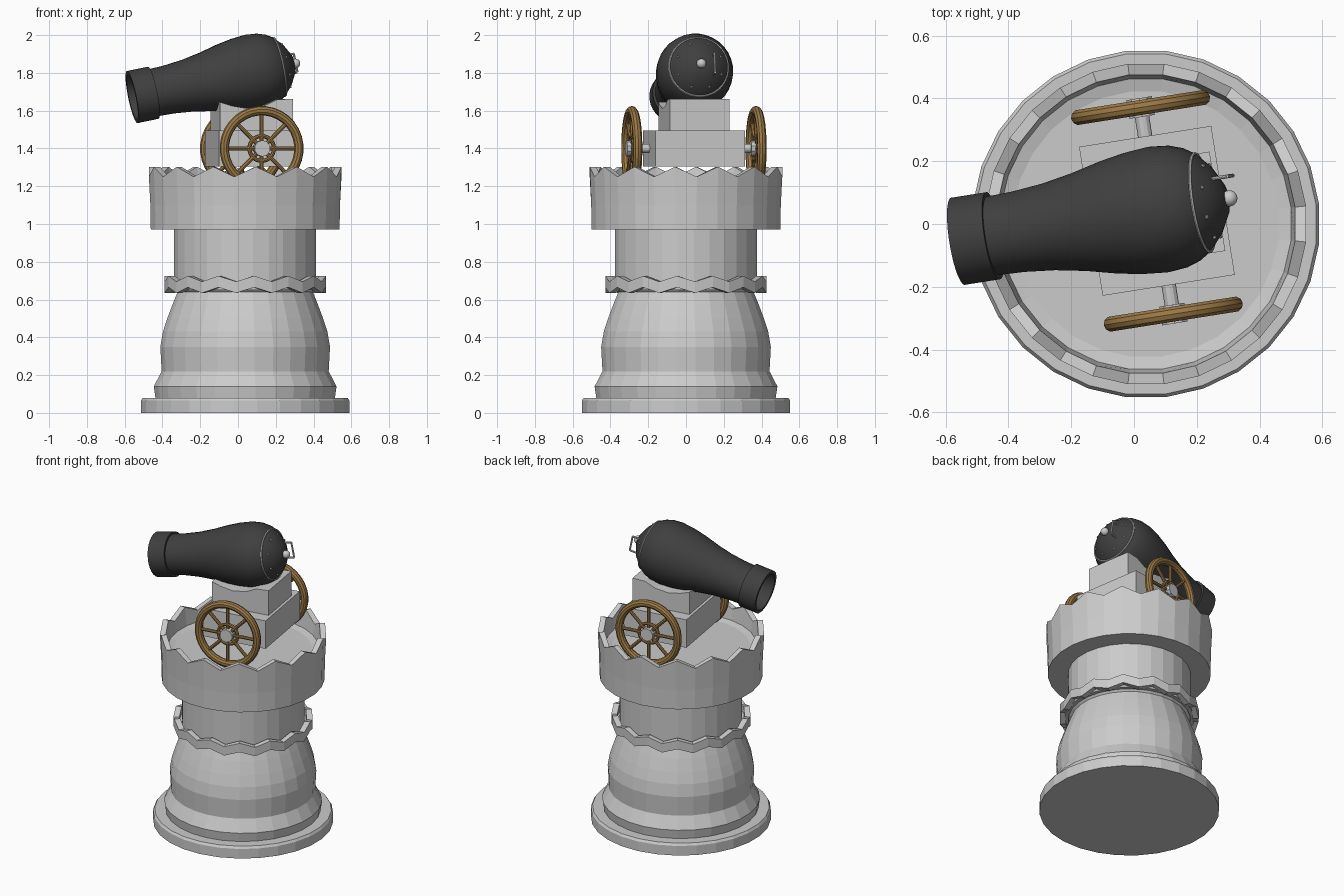
import bpy, bmesh
from math import pi, cos, sin, radians
from mathutils import Matrix, Vector

if "Cube" in bpy.data.objects:
    bpy.data.objects.remove(bpy.data.objects["Cube"])

CX = 0.038          # tower axis
YAW = Matrix.Rotation(radians(9), 4, 'Z')


def material(name, rgb):
    m = bpy.data.materials.new(name)
    m.diffuse_color = (*rgb, 1)
    m.use_nodes = True
    m.node_tree.nodes["Principled BSDF"].inputs["Base Color"].default_value = m.diffuse_color
    return m


IRON = material("dark_iron", (0.05, 0.05, 0.05))
WOOD = material("wood", (0.33, 0.19, 0.06))


def finish(name, bm, mat=None, smooth=False, matrix=Matrix()):
    bmesh.ops.recalc_face_normals(bm, faces=bm.faces)
    me = bpy.data.meshes.new(name)
    bm.to_mesh(me)
    bm.free()
    ob = bpy.data.objects.new(name, me)
    bpy.context.collection.objects.link(ob)
    ob.matrix_world = matrix
    if mat:
        me.materials.append(mat)
    if smooth:
        bpy.ops.object.select_all(action='DESELECT')
        ob.select_set(True)
        bpy.context.view_layer.objects.active = ob
        bpy.ops.object.shade_smooth_by_angle(angle=radians(30))
    return ob


def lathe(name, prof, n=28, closed=False, **kw):
    """Spin (radius, z[, zigzag height]) points around z."""
    bm = bmesh.new()
    rings = []
    for p in prof:
        r, z, zig = (*p, 0)[:3]
        if r == 0:
            rings.append([bm.verts.new((0, 0, z))] * n)
        else:
            rings.append([bm.verts.new((r * cos((i + .5) * 2 * pi / n), r * sin((i + .5) * 2 * pi / n),
                                        z + zig * (i % 2))) for i in range(n)])
    pairs = list(zip(rings, rings[1:]))
    if closed:
        pairs.append((rings[-1], rings[0]))
    for a, b in pairs:
        for i in range(n):
            j = (i + 1) % n
            bm.faces.new(list(dict.fromkeys((a[i], a[j], b[j], b[i]))))
    return finish(name, bm, **kw)


def torus(name, R, r, n=32, m=10, **kw):
    prof = [(R + r * cos(k * 2 * pi / m), r * sin(k * 2 * pi / m)) for k in range(m)]
    return lathe(name, prof, n, closed=True, smooth=True, **kw)


def rod(bm, a, b, r, n=10):
    a, b = Vector(a), Vector(b)
    d = b - a
    M = Matrix.Translation((a + b) / 2) @ d.to_track_quat('Z', 'Y').to_matrix().to_4x4()
    bmesh.ops.create_cone(bm, cap_ends=True, segments=n, radius1=r, radius2=r, depth=d.length, matrix=M)


def prism(name, pts, half_w, matrix):
    """Side outline in x, z extruded along y."""
    bm = bmesh.new()
    f = bm.faces.new([bm.verts.new((x, -half_w, z)) for x, z in pts])
    ext = bmesh.ops.extrude_face_region(bm, geom=[f])
    bmesh.ops.translate(bm, vec=(0, 2 * half_w, 0),
                        verts=[v for v in ext['geom'] if isinstance(v, bmesh.types.BMVert)])
    return finish(name, bm, matrix=matrix)


# Tower
T = Matrix.Translation((CX, 0, 0))
lathe("tower_base", [(0, 0), (.555, 0), (.555, .065), (.545, .08), (0, .08)], matrix=T)
lathe("tower_body", [(0, .08), (.478, .08), (.487, .14), (.445, .22), (.452, .35), (.438, .43), (.415, .5),
                     (.385, .58), (.36, .64), (.378, .66), (.378, .98), (0, .98)], matrix=T)
lathe("tower_collar", [(.43, .635, .03), (.43, .695, .03), (.393, .695, .03), (.393, .635, .03)],
      closed=True, matrix=T)
lathe("collar_support", [(.376, .65), (.4, .65), (.4, .675), (.376, .675)], closed=True, matrix=T)
lathe("tower_crown", [(0, .97), (.503, .97), (.505, 1.1), (.513, 1.25, .053), (.478, 1.25, .053),
                      (.465, 1.18), (.425, 1.17), (0, 1.17)], matrix=T)

# Carriage
C = Matrix.Translation((.073, .042, 0)) @ YAW
prism("carriage_lower", [(-.213, 1.305), (.213, 1.305), (.213, 1.495), (-.213, 1.495)], .24, C)
prism("carriage_cradle", [(-.195, 1.49), (.195, 1.49), (.195, 1.663), (.11, 1.658), (.04, 1.625),
                          (-.05, 1.612), (-.13, 1.625), (-.195, 1.645)], .16, C)
bm = bmesh.new()
rod(bm, (0, -.36, 1.4), (0, .36, 1.4), .023, 12)
finish("axle", bm, matrix=C)

# Wheels
for side, s in (("front", -1), ("back", 1)):
    W = C @ Matrix.Translation((0, .333 * s, 1.4)) @ Matrix.Rotation(pi / 2, 4, 'X')
    torus(side + "_wheel_rim", .2, .025, mat=WOOD, matrix=W)
    torus(side + "_wheel_inner_ring", .066, .011, 24, 8, mat=WOOD, matrix=W)
    bm = bmesh.new()
    for k in range(8):
        a = k * pi / 4
        rod(bm, (.03 * cos(a), .03 * sin(a), 0), (.2 * cos(a), .2 * sin(a), 0), .011, 8)
    finish(side + "_wheel_spokes", bm, WOOD, True, W)
    bm = bmesh.new()
    rod(bm, (0, 0, -.03), (0, 0, .03), .043, 10)
    finish(side + "_wheel_hub", bm, matrix=W)

# Cannon, local z runs from muzzle to breech
G = Matrix.Translation((-.56, -.055, 1.672)) @ YAW @ Matrix.Rotation(radians(90 - 11.5), 4, 'Y')
lathe("cannon_barrel", [(0, .4), (.11, .4), (.12, 0), (.141, 0), (.141, .115), (.127, .115), (.13, .2), (.14, .3),
                        (.158, .4), (.182, .5), (.196, .58), (.203, .66), (.197, .72), (.182, .765),
                        (.16, .8), (.112, .845), (.05, .88), (0, .885)], 32, mat=IRON, smooth=True, matrix=G)
torus("breech_ring", .158, .005, 32, 6, matrix=G @ Matrix.Translation((0, 0, .803)))
bm = bmesh.new()
bmesh.ops.create_uvsphere(bm, u_segments=14, v_segments=10, radius=.026, matrix=Matrix.Translation((0, 0, .892)))
finish("breech_knob", bm, smooth=True, matrix=G)
bm = bmesh.new()
for k in range(8):
    a = (k + .5) * pi / 4
    bmesh.ops.create_icosphere(bm, subdivisions=1, radius=.007,
                               matrix=Matrix.Translation((.125 * cos(a), .125 * sin(a), .834)))
finish("breech_rivets", bm, matrix=G)
bm = bmesh.new()
path = [(-.05, .07, .85), (-.05, .07, .905), (.05, .07, .905), (.05, .07, .85)]
for a, b in zip(path, path[1:]):
    rod(bm, a, b, .006, 8)
finish("breech_handle", bm, matrix=G)
